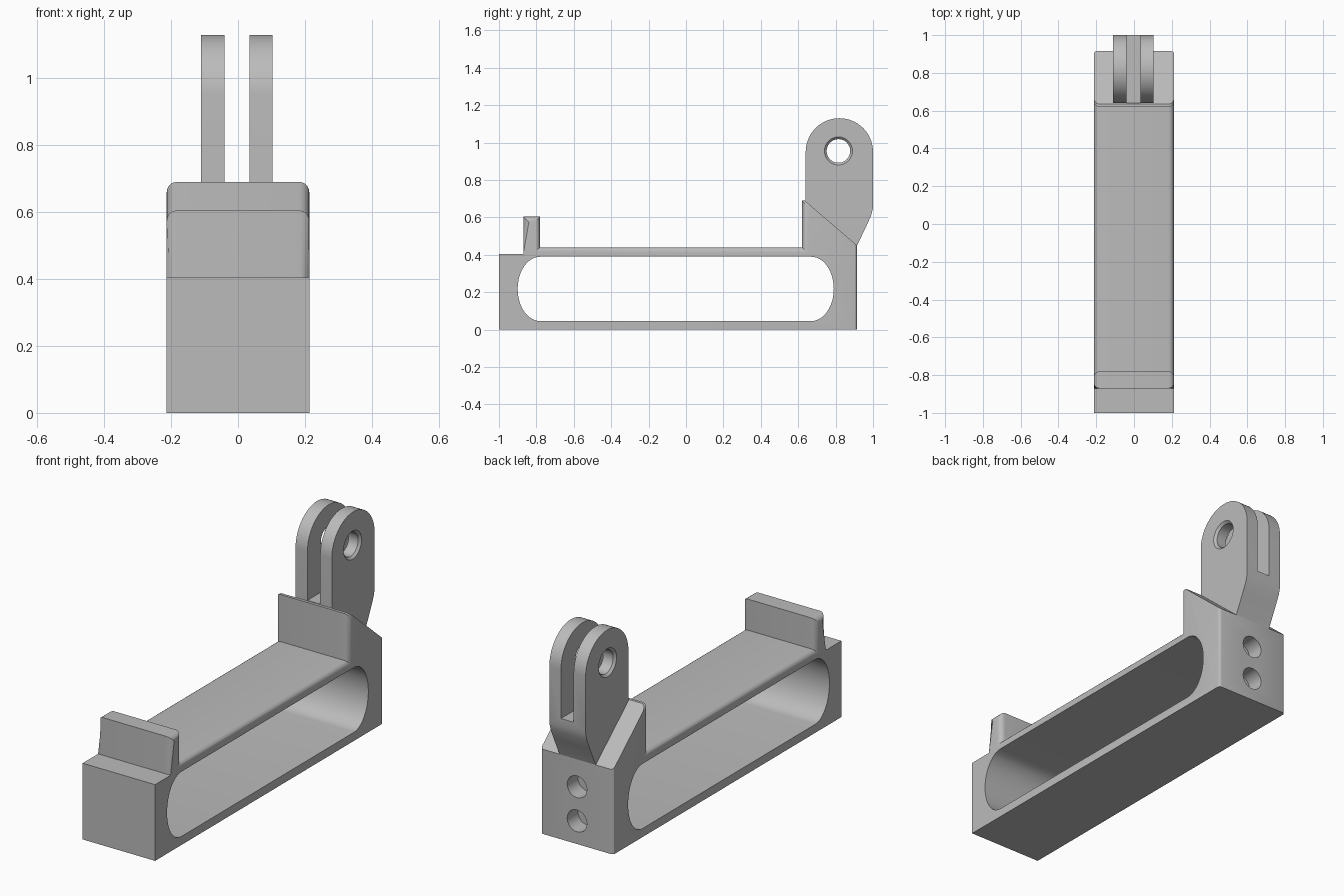
import bpy, bmesh, math

if "Cube" in bpy.data.objects:
    bpy.data.objects.remove(bpy.data.objects["Cube"])

GREY = (0.5, 0.5, 0.5, 1)
grey = bpy.data.materials.new("plain grey")
grey.use_nodes = True
grey.diffuse_color = GREY
grey.node_tree.nodes["Principled BSDF"].inputs["Base Color"].default_value = GREY

HALF = 0.213


def finish(bm, name):
    bmesh.ops.recalc_face_normals(bm, faces=bm.faces)
    mesh = bpy.data.meshes.new(name)
    bm.to_mesh(mesh)
    bm.free()
    ob = bpy.data.objects.new(name, mesh)
    mesh.materials.append(grey)
    bpy.context.collection.objects.link(ob)
    return ob


def prism(profile, x0, x1):
    """Extrude a (y, z) profile along x."""
    bm = bmesh.new()
    face = bm.faces.new([bm.verts.new((x0, y, z)) for y, z in profile])
    out = bmesh.ops.extrude_face_region(bm, geom=[face])
    for v in out["geom"]:
        if isinstance(v, bmesh.types.BMVert):
            v.co.x = x1
    return bm


def arc(cy, cz, ry, rz, start, end, n=12):
    angles = [math.radians(start + (end - start) * i / n) for i in range(n + 1)]
    return [(cy + ry * math.cos(a), cz + rz * math.sin(a)) for a in angles]


def lathe_x(stations, cy, cz, name, n=48):
    """Round cutter along x from (x, radius) stations."""
    bm = bmesh.new()
    rings = [[bm.verts.new((x, *p)) for p in arc(cy, cz, r, r, 0, 360, n)[:-1]]
             for x, r in stations]
    for a, b in zip(rings, rings[1:]):
        for i in range(n):
            j = (i + 1) % n
            bm.faces.new((a[i], a[j], b[j], b[i]))
    bm.faces.new(rings[0])
    bm.faces.new(rings[-1])
    return finish(bm, name)


def cut(target, cutter):
    cutter.hide_render = True
    mod = target.modifiers.new("cut", 'BOOLEAN')
    mod.operation, mod.solver, mod.object = 'DIFFERENCE', 'EXACT', cutter
    bpy.context.view_layer.objects.active = target
    bpy.ops.object.modifier_apply(modifier=mod.name)
    bpy.data.objects.remove(cutter)


def smooth(ob):
    bpy.ops.object.select_all(action='DESELECT')
    ob.select_set(True)
    bpy.context.view_layer.objects.active = ob
    bpy.ops.object.shade_smooth_by_angle(angle=math.radians(30))


# Frame: side profile with front stop, deck and sloped rear block
outline = [(-1, 0), (0.915, 0), (0.915, 0.45), (0.635, 0.69), (0.62, 0.69), (0.62, 0.44),
           (-0.78, 0.44), (-0.78, 0.605), (-0.87, 0.605), (-0.87, 0.405), (-1, 0.405)]
bm = prism(outline, -HALF, HALF)


def is_side(e, test):
    a, b = (v.co for v in e.verts)
    return abs(a.x - b.x) < 1e-4 and test(a, b)


# Rounded long edges on the deck and both stops
soft = [e for e in bm.edges if is_side(e, lambda a, b: min(a.z, b.z) > 0.4
        and max(a.z, b.z) > 0.43 and -0.9 < min(a.y, b.y) and max(a.y, b.y) < 0.64)]
bmesh.ops.bevel(bm, geom=soft, offset=0.03, segments=5, profile=0.5, affect='EDGES')
# Rounded rear corners
rear = [e for e in bm.edges if is_side(e, lambda a, b: min(a.y, b.y) > 0.91)]
bmesh.ops.bevel(bm, geom=rear, offset=0.015, segments=3, profile=0.5, affect='EDGES')
frame = finish(bm, "frame")

# Long slot through the sides
RY, RZ = 0.12, 0.172
slot = (arc(0.79 - RY, 0.2175, RY, RZ, -90, 90, 24)
        + arc(-0.9 + RY, 0.2175, RY, RZ, 90, 270, 24))
cut(frame, finish(prism(slot, -0.5, 0.5), "slot_cutter"))

# Two blind screw holes in the rear face
for z in (0.304, 0.123):
    hole = lathe_x([(-0.09, 0.058), (0.09, 0.058)], 0, 0, "screw_cutter", 32)
    hole.rotation_euler.z = math.pi / 2
    hole.location = (0, 0.915, z)
    bpy.context.view_layer.update()
    cut(frame, hole)
smooth(frame)

# Two-prong hinge bracket
CY, CZ, R = 0.82, 0.95, 0.18
bracket = [(0.64, 0.5), (0.8, 0.4), (0.9, 0.4), (0.915, 0.45), (0.965, 0.555),
           (0.99, 0.61), (1.0, 0.65)] + arc(CY, CZ, R, R, 0, 180, 32)
hinge = finish(prism(bracket, -0.11, 0.103), "hinge_prongs")
gap = [(0.5, 0.69), (1.2, 0.69), (1.2, 1.3), (0.5, 1.3)]
cut(hinge, finish(prism(gap, -0.04, 0.035), "gap_cutter"))

# Pin hole with chamfered outer rims
cut(hinge, lathe_x([(-0.13, 0.075), (-0.11, 0.075), (-0.098, 0.063), (0.091, 0.063),
                    (0.103, 0.075), (0.13, 0.075)], 0.815, 0.955, "pin_cutter"))
smooth(hinge)
